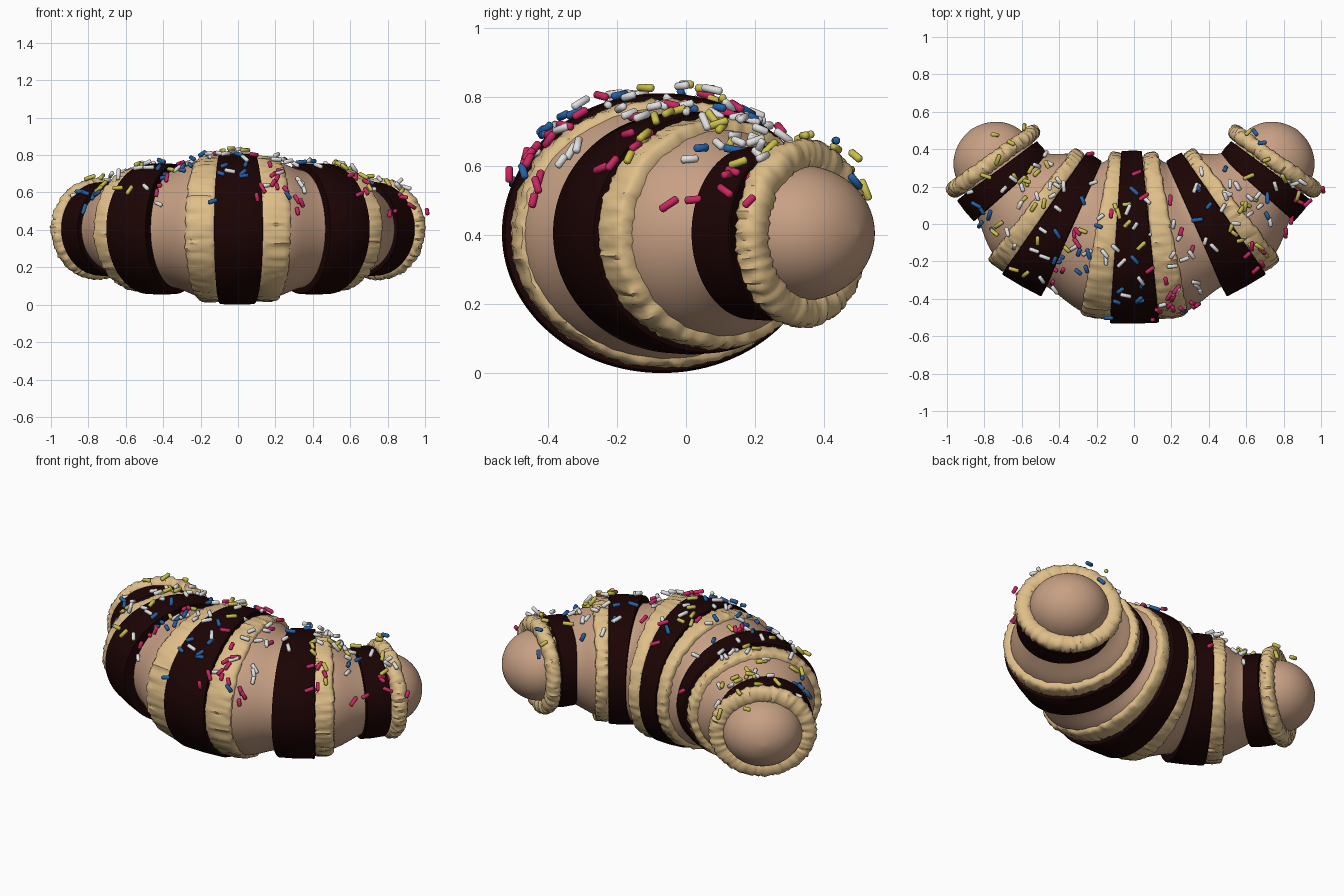
import bpy, bmesh, math, random
from math import sin, cos, pi, radians
from mathutils import Vector, noise

random.seed(7)
if "Cube" in bpy.data.objects:
    bpy.data.objects.remove(bpy.data.objects["Cube"])

MID_Z = 0.405


def material(name, rgb):
    m = bpy.data.materials.new(name)
    m.use_nodes = True
    m.diffuse_color = (*rgb, 1)
    m.node_tree.nodes["Principled BSDF"].inputs["Base Color"].default_value = (*rgb, 1)
    return m


dough = material("baked_dough", (0.57, 0.35, 0.23))
cream = material("cream", (0.74, 0.52, 0.25))
chocolate = material("dark_chocolate", (0.011, 0.001, 0.001))
white = material("white_sugar", (0.75, 0.75, 0.75))
yellow = material("yellow_sugar", (0.6, 0.53, 0.07))
blue = material("blue_sugar", (0.02, 0.12, 0.38))
pink = material("pink_sugar", (0.6, 0.02, 0.12))


def finish(bm, name, mat, angle=40):
    bmesh.ops.recalc_face_normals(bm, faces=bm.faces)
    me = bpy.data.meshes.new(name)
    bm.to_mesh(me)
    bm.free()
    me.materials.append(mat)
    ob = bpy.data.objects.new(name, me)
    bpy.context.collection.objects.link(ob)
    bpy.ops.object.select_all(action='DESELECT')
    ob.select_set(True)
    bpy.context.view_layer.objects.active = ob
    bpy.ops.object.shade_smooth_by_angle(angle=radians(angle))
    return ob


def axes(turn):
    """Outward and along-the-roll directions for a slice turned in plan."""
    a = radians(turn)
    return Vector((sin(a), -cos(a), 0)), Vector((cos(a), sin(a), 0))


def bridge(bm, a, b):
    n = len(a)
    for i in range(n):
        bm.faces.new((a[i], a[(i + 1) % n], b[(i + 1) % n], b[i]))


def band(name, mat, x, y, turn, r, rz, front, back, section, wrinkle=0, steps=160):
    """Closed hoop, wider at the front than the back; section is (side, inset)."""
    out, along = axes(turn)
    bm = bmesh.new()
    loops = []
    for i in range(steps):
        t = 2 * pi * i / steps
        half = back + (front - back) * (1 + cos(t)) / 2
        loop = []
        for s, inset in section:
            bump = wrinkle * noise.noise(Vector((cos(t) * 17, sin(t) * 17, s + x * 5)))
            edge = wrinkle * noise.noise(Vector((cos(t) * 12, sin(t) * 12, 4 + x)))
            p = Vector((x, y, MID_Z)) + out * cos(t) * (r - inset + bump)
            p += along * (s * half + edge * 0.7)
            p.z += sin(t) * (rz - inset + bump)
            loop.append(bm.verts.new(p))
        loops.append(loop)
    for i in range(steps):
        bridge(bm, loops[i], loops[(i + 1) % steps])
    return finish(bm, name, mat)


def round_section(depth, power, n=16):
    pts = []
    for i in range(n):
        c, s = cos(2 * pi * i / n), sin(2 * pi * i / n)
        pts.append((math.copysign(abs(c) ** power, c),
                    depth * (1 - math.copysign(abs(s) ** power, s))))
    return pts


flat = [(-1, 0.12), (-1, 0.004), (-0.95, 0), (0, -0.003), (0.95, 0), (1, 0.004), (1, 0.12)]
strap = round_section(0.04, 0.55)
cord = round_section(0.05, 0.9)

# Dough roll: tapering slices from the middle to one tip (x, y, turn, radius, height radius)
half_roll = [(0.16, -0.06, 8, 0.435, 0.375), (0.21, -0.052, 12, 0.425, 0.367),
             (0.275, -0.03, 18, 0.38, 0.333), (0.34, 0.0, 24, 0.35, 0.31),
             (0.49, 0.07, 34, 0.36, 0.315), (0.55, 0.11, 38, 0.345, 0.303),
             (0.6, 0.15, 42, 0.3, 0.27), (0.66, 0.21, 47, 0.245, 0.222),
             (0.71, 0.27, 52, 0.23, 0.205)]
tip_dir = axes(53)[1]
for k in range(6):
    f = radians(k * 17.5)
    c = Vector((0.75, 0.335, 0)) + tip_dir * 0.21 * sin(f)
    half_roll.append((c.x, c.y, 53, 0.225 * cos(f), 0.2 * cos(f)))
slices = [(-x, y, -t, r, h) for x, y, t, r, h in reversed(half_roll)]
slices += [(0, -0.07, 0, 0.42, 0.37)] + half_roll

bm = bmesh.new()
loops = []
for x, y, turn, r, h in slices:
    out = axes(turn)[0]
    ring = [2 * pi * i / 32 for i in range(32)]
    loops.append([bm.verts.new(Vector((x, y, MID_Z + sin(t) * h)) + out * cos(t) * r)
                  for t in ring])
for a, b in zip(loops, loops[1:]):
    bridge(bm, a, b)
bm.faces.new(loops[0])
bm.faces.new(loops[-1])
roll = finish(bm, "dough_roll", dough, 80)
roll.modifiers.new("Smooth", 'SUBSURF').levels = 2
roll.modifiers["Smooth"].render_levels = 2

# Chocolate and cream hoops
band("middle_chocolate_band", chocolate, -0.005, -0.07, 1, 0.46, 0.402, 0.13, 0.055, flat)
for side, label in ((1, "left"), (-1, "right")):
    def pair(name, mat, x, y, turn, *rest):
        band(label + "_" + name, mat, side * x, y, side * turn, *rest)
    pair("inner_cream_band", cream, 0.146, -0.06, 7.5, 0.446, 0.388, 0.085, 0.04, strap, 0.012)
    pair("chocolate_band", chocolate, 0.407, 0.015, 29.5, 0.395, 0.348, 0.12, 0.048, flat)
    pair("cream_band", cream, 0.511, 0.08, 35.5, 0.382, 0.333, 0.064, 0.037, strap, 0.012)
    pair("outer_chocolate_band", chocolate, 0.695, 0.237, 51, 0.266, 0.25, 0.072, 0.05, flat)
    pair("tip_cream_ring", cream, 0.752, 0.337, 54, 0.297, 0.272, 0.045, 0.04, cord, 0.012)

# Sprinkle clusters over the upper surface (x, y, spread, count)
clusters = {
    white: [(-0.55, 0.1, 0.18, 20), (0, -0.1, 0.22, 24), (0.5, 0.05, 0.18, 20),
            (0.85, 0.2, 0.1, 6)],
    yellow: [(-0.65, 0.25, 0.12, 15), (-0.08, 0.05, 0.1, 6), (0.7, 0.25, 0.13, 10),
             (0.6, -0.1, 0.12, 8), (-0.6, -0.1, 0.12, 6)],
    blue: [(-0.8, 0.05, 0.07, 5), (-0.35, -0.12, 0.14, 10), (0, -0.35, 0.1, 8),
           (0.45, 0.15, 0.18, 9)],
    pink: [(0.18, -0.42, 0.1, 13), (0.88, 0.1, 0.06, 7), (-0.35, -0.22, 0.11, 6),
           (0.62, -0.2, 0.08, 5), (0.1, 0.05, 0.16, 7)],
}
bpy.context.view_layer.update()
deps = bpy.context.evaluated_depsgraph_get()


def find_spot(x, y, spread):
    """Random point on the upper surface near a cluster's middle."""
    while True:
        start = Vector((random.gauss(x, spread), random.gauss(y, spread), 2))
        hit, spot, normal, *_rest = bpy.context.scene.ray_cast(deps, start, Vector((0, 0, -1)))
        if hit and spot.z > 0.47 and normal.z > 0.1:
            return spot, normal


piles = {}
for mat, groups in clusters.items():
    pile = piles[mat] = bmesh.new()
    for x, y, spread, count in groups:
        for _ in range(count):
            spot, normal = find_spot(x, y, spread)
            spin = Vector([random.uniform(-1, 1) for _ in range(3)])
            lie = (spin - normal * spin.dot(normal) * 0.85).normalized()
            turn = lie.to_track_quat('Z', 'Y')
            length = random.uniform(0.014, 0.025)
            centre = spot + normal * random.uniform(0.008, 0.032)
            made = bmesh.ops.create_uvsphere(pile, u_segments=10, v_segments=5, radius=0.0118)
            for v in made["verts"]:
                v.co.z = v.co.z * 0.7 + math.copysign(length, v.co.z)
                v.co = turn @ v.co + centre
for mat, pile in piles.items():
    finish(pile, mat.name.split("_")[0] + "_sprinkles", mat, 60)
